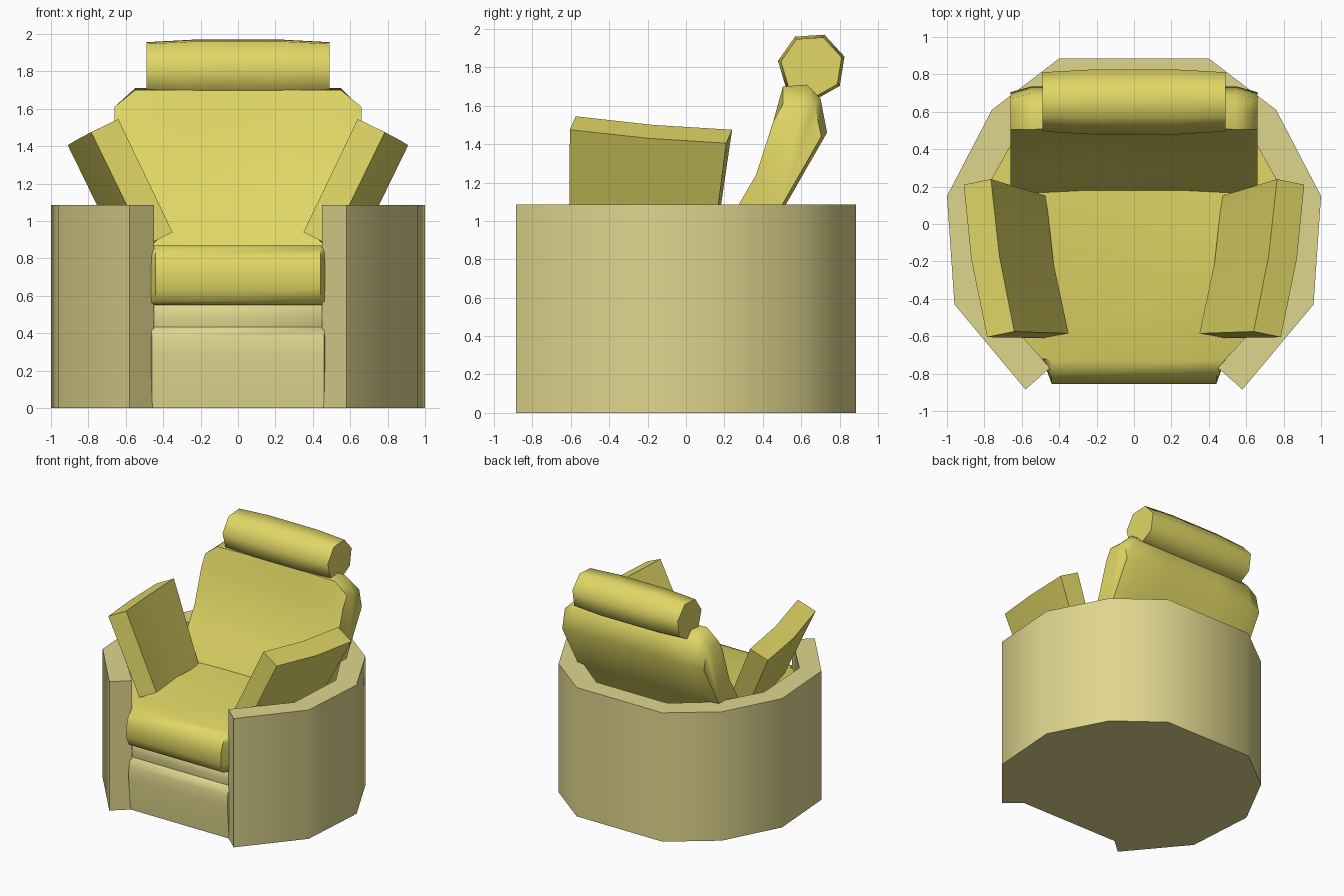
import bpy, bmesh, math

if "Cube" in bpy.data.objects:
    bpy.data.objects.remove(bpy.data.objects["Cube"])


def material(name, rgb):
    m = bpy.data.materials.new(name)
    m.diffuse_color = (*rgb, 1)
    m.use_nodes = True
    m.node_tree.nodes["Principled BSDF"].inputs["Base Color"].default_value = m.diffuse_color
    return m


YELLOW = material("yellow upholstery", (0.75, 0.68, 0.13))
BEIGE = material("beige shell", (0.74, 0.67, 0.27))


def loft(name, rings, mat, angle=50):
    """Skin a list of equal rings and close both ends."""
    bm = bmesh.new()
    vs = [[bm.verts.new(p) for p in r] for r in rings]
    n = len(rings[0])
    for a, b in zip(vs, vs[1:]):
        for i in range(n):
            j = (i + 1) % n
            bm.faces.new((a[i], a[j], b[j], b[i]))
    bm.faces.new(vs[0])
    bm.faces.new(vs[-1])
    bmesh.ops.recalc_face_normals(bm, faces=bm.faces)
    me = bpy.data.meshes.new(name)
    bm.to_mesh(me)
    bm.free()
    ob = bpy.data.objects.new(name, me)
    bpy.context.collection.objects.link(ob)
    me.materials.append(mat)
    bpy.ops.object.select_all(action='DESELECT')
    ob.select_set(True)
    bpy.context.view_layer.objects.active = ob
    bpy.ops.object.shade_smooth_by_angle(angle=math.radians(angle))
    return ob


def mirrored(half):
    """Complete an outline whose right half is given front to back."""
    return half + [(-x, y) for x, y in reversed(half)]


def at_z(outline, z):
    return [(x, y, z) for x, y in outline]


# Wrap-around shell, open at the front
outer = [(0.58, -0.885), (0.96, -0.43), (1.0, 0.15), (0.76, 0.61), (0.40, 0.885)]
inner = [(0.45, -0.77), (0.79, -0.38), (0.82, 0.13), (0.62, 0.49), (0.33, 0.72)]
u_shape = mirrored(outer) + [(-x, y) for x, y in inner] + inner[::-1]
loft("shell", [at_z(u_shape, 0), at_z(u_shape, 1.085)], BEIGE)


# Fillings inside the shell: only the front edge follows the profile
def filling(name, profile, front_x, mat):
    rings = []
    for y, z in profile:
        half = [(front_x, y), (0.49, -0.72), (0.86, -0.36),
                (0.88, 0.13), (0.68, 0.53), (0.36, 0.78)]
        rings.append(at_z(mirrored(half), z))
    loft(name, rings, mat)


filling("base", [(-0.775, 0), (-0.80, 0.28), (-0.795, 0.37), (-0.78, 0.42),
                 (-0.74, 0.44)], 0.46, BEIGE)
filling("base_lip", [(-0.75, 0.42), (-0.765, 0.49), (-0.755, 0.53),
                     (-0.735, 0.56)], 0.45, BEIGE)
filling("seat", [(-0.76, 0.55), (-0.825, 0.57), (-0.855, 0.64), (-0.855, 0.74),
                 (-0.835, 0.81), (-0.79, 0.855), (-0.73, 0.87)], 0.44, YELLOW)

# Backrest: side profile lofted across the width, rounded at the ends
front = [(0.18, 0.87), (0.29, 1.085), (0.38, 1.24), (0.47, 1.52), (0.52, 1.70)]
back = [(0.63, 1.71), (0.70, 1.64), (0.735, 1.46), (0.52, 1.085), (0.40, 0.85)]
rings = []
for x in (-0.66, -0.55, -0.25, 0.25, 0.55, 0.66):
    end = abs(x) > 0.6
    dy = 0 if abs(x) < 0.3 else -0.015
    ring = [(x, y + dy, min(z, 1.61) if end else z) for y, z in front]
    ring += [(x, y - 0.03 * end, min(z, 1.62) - 0.02 * end if end else z)
             for y, z in back]
    rings.append(ring)
loft("backrest", rings, YELLOW, 60)

# Headrest: seven-sided roll, slightly thinner at the ends
rings = []
for x, r in ((-0.49, 0.163), (-0.23, 0.178), (0.23, 0.178), (0.49, 0.163)):
    rings.append([(x, 0.655 + r * math.cos(a), 1.805 + r * math.sin(a))
                  for a in (math.radians(68) + math.tau * i / 7 for i in range(7))])
loft("headrest", rings, YELLOW, 60)

# Armrests: leaning slabs that splay outwards to the rear
sections = [
    [(0.785, -0.605, 1.475), (0.64, -0.575, 1.545), (0.35, -0.585, 0.94), (0.49, -0.61, 0.87)],
    [(0.87, -0.19, 1.43), (0.72, -0.17, 1.50), (0.43, -0.21, 0.90), (0.57, -0.22, 0.83)],
    [(0.91, 0.21, 1.405), (0.765, 0.24, 1.475), (0.47, 0.15, 0.86), (0.61, 0.13, 0.79)],
]
for side, s in (("right", 1), ("left", -1)):
    loft(side + "_armrest", [[(s * x, y, z) for x, y, z in r] for r in sections],
         YELLOW, 40)
